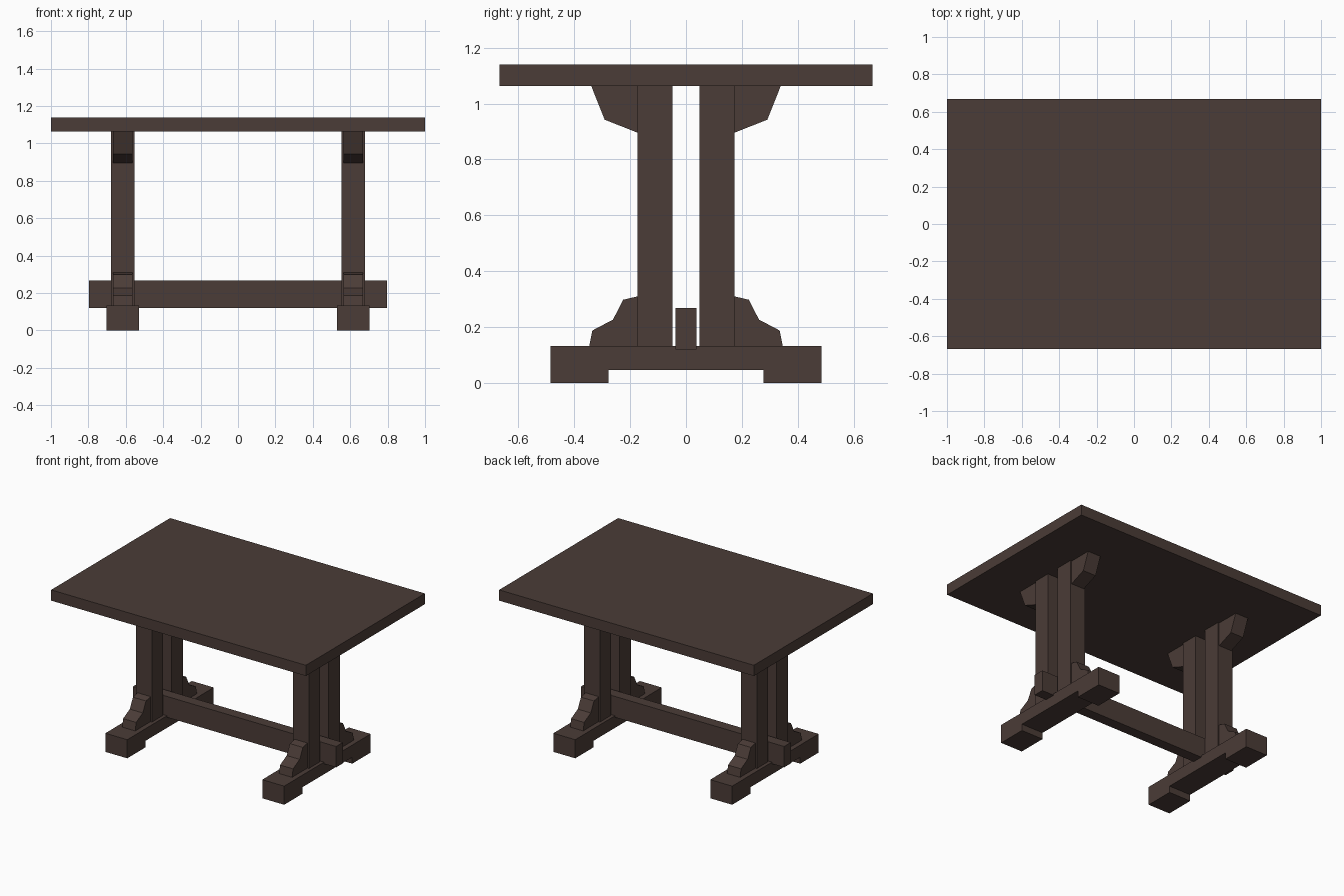
import bpy

if "Cube" in bpy.data.objects:
    bpy.data.objects.remove(bpy.data.objects["Cube"])

wood = bpy.data.materials.new("dark_wood")
wood.diffuse_color = (0.07, 0.045, 0.038, 1)
wood.use_nodes = True
wood.node_tree.nodes["Principled BSDF"].inputs["Base Color"].default_value = wood.diffuse_color


def extrude_x(name, profile, x0, x1):
    """Solid from a (y, z) profile stretched along x."""
    n = len(profile)
    area = sum(a[0] * b[1] - b[0] * a[1]
               for a, b in zip(profile, profile[1:] + profile[:1]))
    if area < 0:
        profile = profile[::-1]
    verts = [(x, y, z) for x in (x0, x1) for y, z in profile]
    faces = [list(range(n))[::-1], list(range(n, 2 * n))]
    faces += [(i, (i + 1) % n, (i + 1) % n + n, i + n) for i in range(n)]
    mesh = bpy.data.meshes.new(name)
    mesh.from_pydata(verts, [], faces)
    mesh.materials.append(wood)
    obj = bpy.data.objects.new(name, mesh)
    bpy.context.collection.objects.link(obj)
    return obj


def rect(y0, y1, z0, z1):
    return [(y0, z0), (y1, z0), (y1, z1), (y0, z1)]


FOOT_TOP, TOP_UNDER, LEG_X = 0.132, 1.063, 0.616

# Table top and long stretcher
extrude_x("table_top", rect(-0.667, 0.667, TOP_UNDER, 1.139), -1, 1)
extrude_x("stretcher", rect(-0.038, 0.038, 0.12, 0.268), -0.797, 0.797)

# Profiles of the notched foot and the brackets
foot = [(-0.485, 0), (-0.278, 0), (-0.278, 0.046), (0.278, 0.046),
        (0.278, 0), (0.485, 0), (0.485, FOOT_TOP), (-0.485, FOOT_TOP)]
lower = [(0.174, FOOT_TOP), (0.346, FOOT_TOP), (0.335, 0.188),
         (0.261, 0.227), (0.225, 0.298), (0.174, 0.31)]
upper = [(0.174, 0.896), (0.291, 0.942), (0.339, TOP_UNDER), (0.174, TOP_UNDER)]

# Two trestles, each with a foot, twin posts and four brackets
for side, sx in (("left", -1), ("right", 1)):
    cx = sx * LEG_X
    extrude_x(f"{side}_foot", foot, cx - 0.086, cx + 0.086)
    for end, sy in (("front", -1), ("back", 1)):
        for part, prof, half in (
                ("post", rect(0.048, 0.174, FOOT_TOP, TOP_UNDER), 0.062),
                ("lower_bracket", lower, 0.051),
                ("upper_bracket", upper, 0.051)):
            extrude_x(f"{side}_{end}_{part}", [(sy * y, z) for y, z in prof],
                      cx - half, cx + half)
